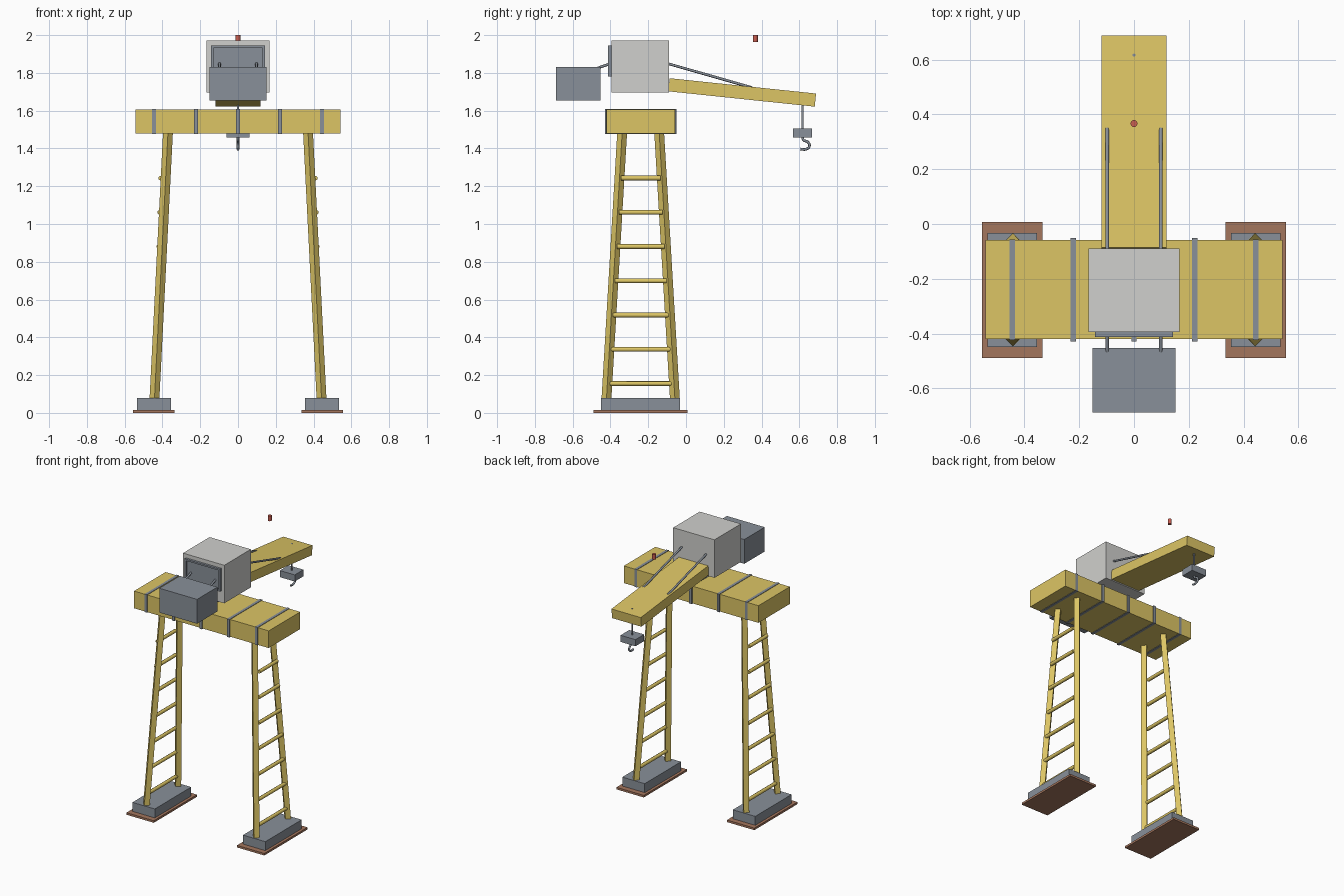
import bpy
import bmesh
from mathutils import Vector

default = bpy.data.objects.get("Cube")
if default:
    bpy.data.objects.remove(default, do_unlink=True)


def material(name, rgb):
    m = bpy.data.materials.new(name)
    m.use_nodes = True
    m.diffuse_color = (*rgb, 1)
    m.node_tree.nodes["Principled BSDF"].inputs["Base Color"].default_value = (*rgb, 1)
    return m


yellow = material("crane yellow", (0.72, 0.56, 0.13))
steel = material("steel grey", (0.25, 0.28, 0.32))
white = material("cabin light grey", (0.63, 0.63, 0.61))
rust = material("rust brown", (0.37, 0.18, 0.11))
red = material("beacon red", (0.58, 0.11, 0.08))


def finish(name, bm, mat):
    mesh = bpy.data.meshes.new(name)
    bm.to_mesh(mesh)
    bm.free()
    mesh.materials.append(mat)
    obj = bpy.data.objects.new(name, mesh)
    bpy.context.collection.objects.link(obj)
    return obj


def box(name, x, y, z, mat):
    """Box from (min, max) ranges on each axis."""
    bm = bmesh.new()
    bmesh.ops.create_cube(bm, size=1)
    for v in bm.verts:
        v.co = [(r[0] + r[1]) / 2 + c * (r[1] - r[0]) for r, c in zip((x, y, z), v.co)]
    return finish(name, bm, mat)


def bar(name, start, end, radius, mat, sides=8):
    """Straight bar between two points."""
    a, b = Vector(start), Vector(end)
    bm = bmesh.new()
    bmesh.ops.create_cone(bm, cap_ends=True, segments=sides, radius1=radius,
                          radius2=radius, depth=(b - a).length)
    obj = finish(name, bm, mat)
    obj.location = (a + b) / 2
    obj.rotation_mode = 'QUATERNION'
    obj.rotation_quaternion = Vector((0, 0, 1)).rotation_difference(b - a)
    if sides > 6:
        for p in obj.data.polygons:
            p.use_smooth = len(p.vertices) == 4
    return obj


def lerp(a, b, t):
    return a + (b - a) * t


MID = -0.24  # centre line of the gantry

# Ladder towers with their feet
for side, s in (("left", 1), ("right", -1)):
    cx = s * 0.445
    box(f"{side}_ground_plate", (cx - 0.11, cx + 0.11), (MID - 0.25, MID + 0.247), (0, 0.015), rust)
    box(f"{side}_foot", (cx - 0.09, cx + 0.09), (MID - 0.21, MID + 0.208), (0.015, 0.08), steel)
    for end, e in (("front", -1), ("back", 1)):
        bar(f"{side}_{end}_leg", (s * 0.443, MID + e * 0.182, 0.06),
            (s * 0.37, MID + e * 0.097, 1.5), 0.026, yellow, sides=4)
    for i in range(7):
        t = i / 6
        x, z = s * lerp(0.44, 0.41, t), lerp(0.155, 1.243, t)
        half = lerp(0.168, 0.105, t)
        bar(f"{side}_rung_{i + 1}", (x, MID - half, z), (x, MID + half, z), 0.0125, yellow)

# Cross beam and straps
box("cross_beam", (-0.542, 0.542), (MID - 0.181, MID + 0.181), (1.48, 1.605), yellow)
for i, x in enumerate((-0.445, -0.222, 0, 0.222, 0.445)):
    out = 0.003 if abs(x) > 0.4 else 0.008
    box(f"beam_strap_{i + 1}", (x - 0.01, x + 0.01),
        (MID - 0.181 - out, MID + 0.181 + out), (1.477, 1.608), steel)

# Cabin with framed front panel
box("cabin", (-0.166, 0.166), (-0.395, -0.09), (1.695, 1.972), white)
box("cabin_panel", (-0.135, 0.135), (-0.401, -0.394), (1.785, 1.938), steel)
for s in (-1, 1):
    box("panel_frame_side", (s * 0.136 - 0.006, s * 0.136 + 0.006), (-0.412, -0.394), (1.78, 1.944), steel)
for z in (1.786, 1.938):
    box("panel_frame_rail", (-0.142, 0.142), (-0.412, -0.394), (z - 0.006, z + 0.006), steel)

# Counterweight, its arms, and the jib stays
box("counterweight", (-0.152, 0.152), (-0.688, -0.453), (1.655, 1.832), steel)
for side, s in (("left", 1), ("right", -1)):
    x = s * 0.098
    bar(f"{side}_counterweight_arm", (x, -0.47, 1.825), (x, -0.39, 1.852), 0.007, steel)
    bar(f"{side}_jib_stay", (x, -0.12, 1.856), (x, 0.35, 1.722), 0.007, steel)

# Sloping jib: sheared box
jib = box("jib", (-0.118, 0.118), (-0.09, 0.685), (-0.035, 0.035), yellow)
for v in jib.data.vertices:
    v.co.y += v.co.z * 0.1
    v.co.z += lerp(1.737, 1.656, (v.co.y + 0.09) / 0.775)

# Hoist cable, hook block and hook
HOOK_Y = 0.617
bar("hoist_cable", (0, HOOK_Y, 1.5), (0, HOOK_Y, 1.70), 0.006, steel)
box("hook_block", (-0.06, 0.06), (HOOK_Y - 0.05, HOOK_Y + 0.05), (1.458, 1.506), steel)
curve = bpy.data.curves.new("hook", 'CURVE')
curve.dimensions = '3D'
curve.bevel_depth = 0.007
curve.bevel_resolution = 2
curve.use_fill_caps = True
curve.resolution_u = 5
path = [(0, 1.47), (0.004, 1.446), (0.03, 1.432), (0.036, 1.41), (0.018, 1.396), (-0.012, 1.397)]
spline = curve.splines.new('BEZIER')
spline.bezier_points.add(len(path) - 1)
for p, (y, z) in zip(spline.bezier_points, path):
    p.co = (0, HOOK_Y + y, z)
    p.handle_left_type = p.handle_right_type = 'AUTO'
curve.materials.append(steel)
bpy.context.collection.objects.link(bpy.data.objects.new("hook", curve))

# Warning beacon hovering above the jib
bar("beacon", (0, 0.367, 1.963), (0, 0.367, 2.0), 0.013, red, sides=12)
